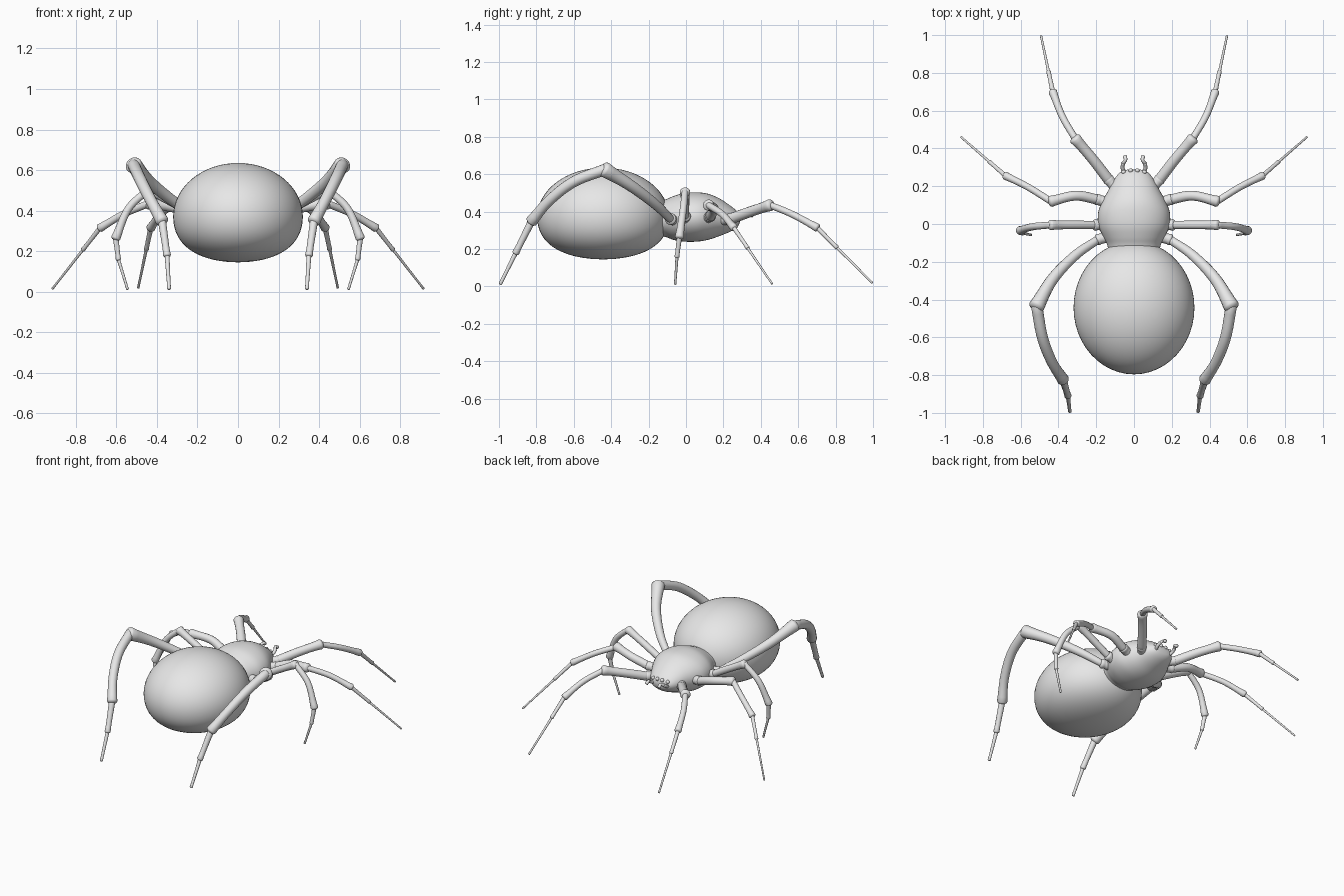
import bpy, bmesh, math
from mathutils import Vector

if "Cube" in bpy.data.objects:
    bpy.data.objects.remove(bpy.data.objects["Cube"])

mat = bpy.data.materials.new("plain grey")
mat.diffuse_color = (0.8, 0.8, 0.8, 1)
mat.use_nodes = True
mat.node_tree.nodes["Principled BSDF"].inputs["Base Color"].default_value = mat.diffuse_color


def finish(name, bm, mirror=False):
    bmesh.ops.recalc_face_normals(bm, faces=bm.faces[:])
    me = bpy.data.meshes.new(name)
    bm.to_mesh(me)
    bm.free()
    me.materials.append(mat)
    for p in me.polygons:
        p.use_smooth = True
    me.set_sharp_from_angle(angle=math.radians(50))
    ob = bpy.data.objects.new(name, me)
    bpy.context.collection.objects.link(ob)
    if mirror:
        ob.modifiers.new("mirror", 'MIRROR').use_mirror_merge = False
    return ob


def skin(bm, rings):
    """Join a list of point rings into a closed surface."""
    vs = [[bm.verts.new(p) for p in r] for r in rings]
    n = len(vs[0])
    for a, b in zip(vs, vs[1:]):
        for i in range(n):
            j = (i + 1) % n
            bm.faces.new((a[i], a[j], b[j], b[i]))
    bm.faces.new(vs[0])
    bm.faces.new(vs[-1])


def spline(pts, n):
    """Catmull-Rom resampling through the points."""
    p = [Vector(q) for q in pts]
    p = [p[0] * 2 - p[1]] + p + [p[-1] * 2 - p[-2]]
    out = []
    for k in range(n + 1):
        f = k / n * (len(p) - 3)
        i = min(int(f), len(p) - 4)
        t = f - i
        a, b, c, d = p[i:i + 4]
        out.append(0.5 * (2 * b + (c - a) * t + (2 * a - 5 * b + 4 * c - d) * t * t
                          + (3 * b - a - 3 * c + d) * t ** 3))
    return out


def tube(bm, pts, r0, r1, flare=0.0, n=14, sides=16):
    """Round-ended tapering limb, swelling near its far end."""
    path = spline(pts, n)
    items = []
    for k, c in enumerate(path):
        t = k / n
        r = r0 + (r1 - r0) * t
        r *= 1 + flare * max(0, (t - 0.7) / 0.3) ** 2
        tan = (path[min(k + 1, n)] - path[max(k - 1, 0)]).normalized()
        items.append((c, r, tan))
    c, r, t = items[0]
    start = [(c - t * r * h, r * s, t) for h, s in ((0.5, 0.35), (0.4, 0.65), (0.22, 0.9))]
    c, r, t = items[-1]
    end = [(c + t * r * h, r * s, t) for h, s in ((0.22, 0.9), (0.4, 0.65), (0.5, 0.35))]
    u = items[0][2].orthogonal()
    rings = []
    for c, r, t in start + items + end:
        u = (u - t * u.dot(t)).normalized()
        v = t.cross(u)
        rings.append([c + (u * math.cos(a) + v * math.sin(a)) * r
                      for a in (2 * math.pi * i / sides for i in range(sides))])
    skin(bm, rings)


def leg(name, hip, femur, tibia, foot, rf, rt, rm):
    bm = bmesh.new()
    f0 = Vector(femur[0])
    tube(bm, [hip, f0], 0.032, 0.026, 0.2, n=6)                  # hip joint
    tube(bm, femur, rf[0], rf[1], 0.2)                          # thigh
    tube(bm, [femur[-1]] + tibia, rt[0], rt[1], 0.2)            # shin
    a, b = Vector(tibia[-1]), Vector(foot[-1])
    mid = a.lerp(b, 0.36) if len(foot) == 1 else Vector(foot[0])
    tube(bm, [a, mid], rm, rm * 0.8, 0.2, n=8)                  # upper foot
    tube(bm, [mid, b], rm * 0.6, rm * 0.42, 0.15, n=8)          # foot tip
    finish(name, bm, mirror=True)


# Abdomen: egg shape with a flatter underside
bm = bmesh.new()
bmesh.ops.create_uvsphere(bm, u_segments=48, v_segments=32, radius=1)
for v in bm.verts:
    x, y, z = v.co
    zz = z * 0.265 if z > 0 else z * (1.25 + 0.25 * z) * 0.225
    v.co = (x * 0.32, -0.443 + y * 0.353, 0.37 + zz)
finish("abdomen", bm)

# Head and thorax: rings along y (y, half width, top, bottom)
sections = [(-0.17, 0.13, 0.45, 0.27), (-0.11, 0.142, 0.465, 0.265), (-0.07, 0.162, 0.482, 0.25),
            (-0.01, 0.188, 0.5, 0.24), (0.06, 0.19, 0.503, 0.24), (0.12, 0.168, 0.495, 0.25),
            (0.18, 0.135, 0.47, 0.27), (0.23, 0.108, 0.437, 0.29), (0.265, 0.083, 0.41, 0.31),
            (0.283, 0.058, 0.39, 0.33), (0.289, 0.025, 0.37, 0.35)]
wid = spline([(y, w, 0) for y, w, t, b in sections], 40)
hgt = spline([(y, t, b) for y, w, t, b in sections], 40)
bm = bmesh.new()
skin(bm, [[(w.y * math.cos(a), w.x, (h.y + h.z) / 2 + (h.y - h.z) / 2 * math.sin(a))
           for a in (2 * math.pi * i / 40 for i in range(40))] for w, h in zip(wid, hgt)])
finish("head_and_thorax", bm)

# Eyes: four little beads on the brow
bm = bmesh.new()
for x, y, z in ((0.018, 0.283, 0.39), (0.055, 0.275, 0.385)):
    r = bmesh.ops.create_uvsphere(bm, u_segments=12, v_segments=8, radius=0.012)
    bmesh.ops.translate(bm, verts=r["verts"], vec=(x, y, z))
finish("eyes", bm, mirror=True)

# Feelers at the mouth
bm = bmesh.new()
tube(bm, [(0.045, 0.26, 0.35), (0.06, 0.295, 0.365), (0.058, 0.32, 0.38)], 0.011, 0.010, 0.2, n=8)
tube(bm, [(0.058, 0.32, 0.38), (0.045, 0.34, 0.39), (0.048, 0.357, 0.38)], 0.009, 0.010, 0.2, n=8)
finish("feelers", bm, mirror=True)

# Legs, front to back
leg("front_leg", (0.085, 0.18, 0.355), [(0.135, 0.235, 0.36), (0.22, 0.345, 0.40), (0.31, 0.45, 0.435)],
    [(0.38, 0.57, 0.385), (0.43, 0.70, 0.315)], [(0.492, 0.995, 0.02)],
    (0.029, 0.027), (0.018, 0.019), 0.013)
leg("second_leg", (0.13, 0.11, 0.365), [(0.195, 0.13, 0.375), (0.31, 0.15, 0.415), (0.44, 0.12, 0.435)],
    [(0.56, 0.195, 0.385), (0.68, 0.255, 0.315)], [(0.915, 0.46, 0.015)],
    (0.027, 0.025), (0.018, 0.018), 0.012)
leg("third_leg", (0.14, -0.005, 0.355), [(0.205, -0.005, 0.375), (0.32, -0.005, 0.44), (0.44, -0.005, 0.505)],
    [(0.54, -0.015, 0.41), (0.603, -0.035, 0.265)], [(0.59, -0.048, 0.16), (0.545, -0.058, 0.013)],
    (0.022, 0.023), (0.018, 0.02), 0.014)
leg("hind_leg", (0.13, -0.065, 0.355), [(0.19, -0.082, 0.36), (0.31, -0.165, 0.44),
                                       (0.43, -0.29, 0.535), (0.515, -0.435, 0.625)],
    [(0.485, -0.6, 0.56), (0.435, -0.73, 0.46), (0.375, -0.825, 0.35)],
    [(0.35, -0.91, 0.18), (0.34, -0.992, 0.015)],
    (0.022, 0.035), (0.030, 0.027), 0.02)
